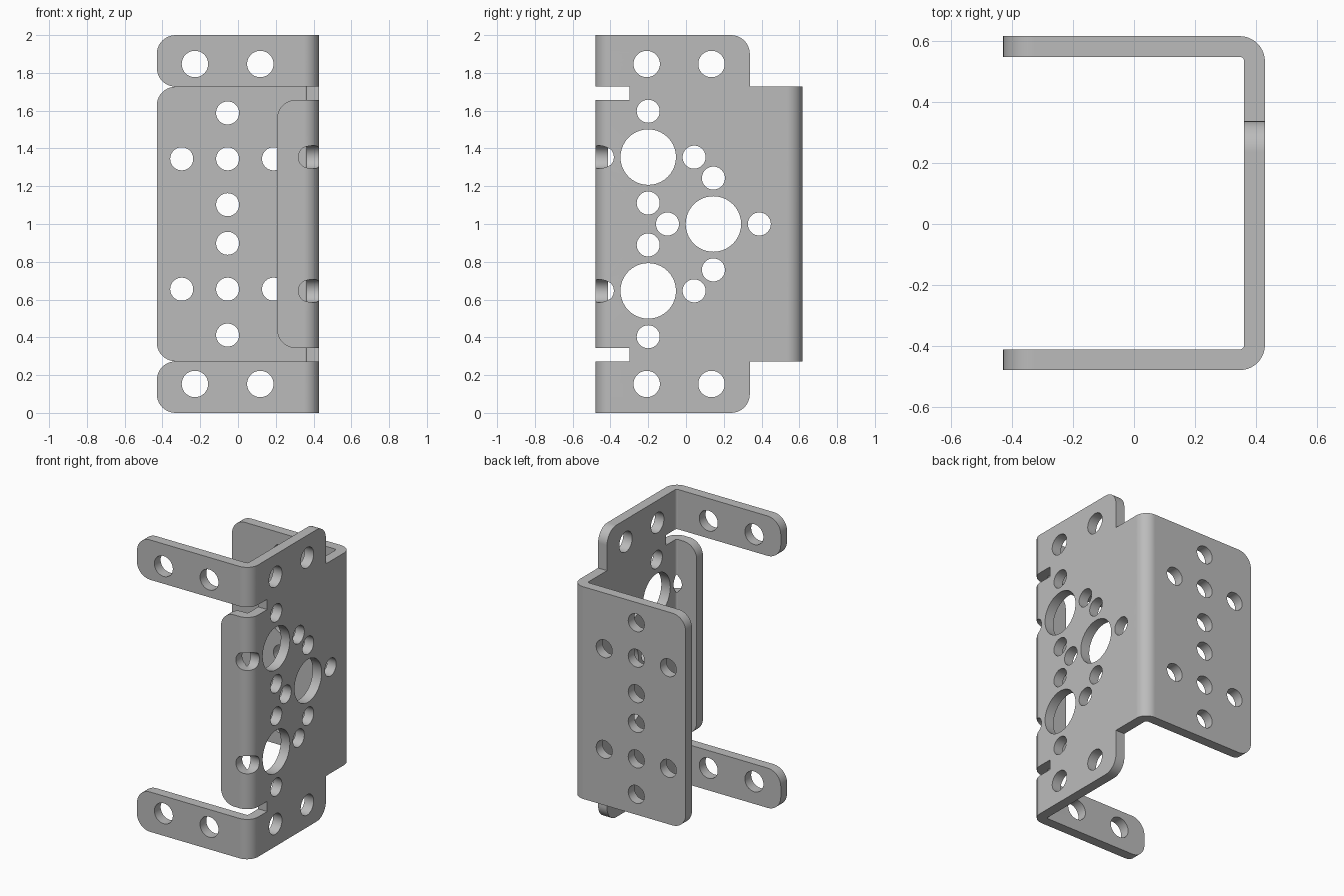
import bpy, bmesh
from math import pi, sin, cos
from mathutils import Vector

cube = bpy.data.objects.get("Cube")
if cube:
    bpy.data.objects.remove(cube, do_unlink=True)

THICK, R_IN, HALF_W = 0.068, 0.015, 0.43
R_OUT = R_IN + THICK
BEND_X = HALF_W - R_OUT              # x of both bend axes
BACK_Y, FRONT_Y = 0.617 - R_OUT, -0.48 + R_OUT
ARC = 0.08                           # flat length given to each bend
STEPS = 14


def back(x):
    """Flat-pattern position of a point on the back flange."""
    return BACK_Y + ARC + BEND_X - x


def front(x):
    """Flat-pattern position of a point on the front arms."""
    return FRONT_Y - ARC - BEND_X + x


def rounded(corners, steps=10):
    """Polygon from (u, z, radius) right-angle corners."""
    pts = []
    for i, (u, z, r) in enumerate(corners):
        p = Vector((u, z))
        if r == 0:
            pts.append(p)
            continue
        a = (Vector(corners[i - 1][:2]) - p).normalized() * r
        b = (Vector(corners[(i + 1) % len(corners)][:2]) - p).normalized() * r
        for k in range(steps + 1):
            t = k / steps * pi / 2
            pts.append(p + a * (1 - sin(t)) + b * (1 - cos(t)))
    return pts


def circle(u, z, r, n=40):
    return [Vector((u + r * cos(2 * pi * k / n), z + r * sin(2 * pi * k / n)))
            for k in range(n)]


def bend(u, depth, z):
    """Fold a flat-pattern point into its place on the bracket."""
    if FRONT_Y <= u <= BACK_Y:
        return Vector((HALF_W - depth, u, z))
    side, axis = (1, BACK_Y) if u > BACK_Y else (-1, FRONT_Y)
    s, r = abs(u - axis), R_OUT - depth
    a = min(s / ARC, 1) * pi / 2
    straight = max(s - ARC, 0)
    return Vector((BEND_X + r * cos(a) - straight, axis + side * r * sin(a), z))


# Outline of the flat sheet, heights measured from the middle
R = 0.1
upper = [(back(-HALF_W), 0.727, R), (0.338, 0.727, 0), (0.338, 1, R),
         (front(-HALF_W), 1, R), (front(-HALF_W), 0.727, R),
         (-0.298, 0.727, 0), (-0.298, 0.657, 0), (-0.617, 0.657, R)]
loops = [rounded(upper + [(u, -z, r) for u, z, r in reversed(upper)])]

# Large web holes, each ringed by four small ones
SMALL, BIG, ARM, RING = 0.061, 0.147, 0.07, 0.243
ring = [(RING, 0), (-RING, 0), (0, RING), (0, -RING)]
for u, z in [(-0.2, 0.354), (-0.2, -0.354), (0.145, 0)]:
    loops.append(circle(u, z, BIG))
    loops += [circle(u + du, z + dz, SMALL) for du, dz in ring]

for s in (1, -1):
    # Back flange holes: a cross of five
    for dx, dz in ring + [(0, 0)]:
        loops.append(circle(back(-0.055 + dx), s * 0.345 + dz, SMALL))
    # Holes in the web ears and in the front arms
    for u in (-0.208, 0.135, front(-0.228), front(0.118)):
        loops.append(circle(u, s * 0.847, ARM))

# Fill the flat sheet and give it thickness
bm = bmesh.new()
edges = []
for pts in loops:
    vs = [bm.verts.new((p.x, 0, p.y + 1)) for p in pts]
    edges += [bm.edges.new((vs[i - 1], vs[i])) for i in range(len(vs))]
bmesh.ops.triangle_fill(bm, use_beauty=True, edges=edges, normal=(0, -1, 0))
ext = bmesh.ops.extrude_face_region(bm, geom=bm.faces[:], use_keep_orig=True)
for v in ext["geom"]:
    if isinstance(v, bmesh.types.BMVert):
        v.co.y = THICK

# Cut across the bend zones, then fold
for k in range(STEPS + 1):
    for u in (BACK_Y + ARC * k / STEPS, FRONT_Y - ARC * k / STEPS):
        bmesh.ops.bisect_plane(bm, geom=bm.verts[:] + bm.edges[:] + bm.faces[:],
                               dist=1e-5, plane_co=(u, 0, 0), plane_no=(1, 0, 0))
for v in bm.verts:
    v.co = bend(*v.co)
bmesh.ops.recalc_face_normals(bm, faces=bm.faces[:])

mesh = bpy.data.meshes.new("bracket")
bm.to_mesh(mesh)
bm.free()
bracket = bpy.data.objects.new("bracket", mesh)
bpy.context.collection.objects.link(bracket)

# Plain grey metal
grey = bpy.data.materials.new("grey metal")
grey.use_nodes = True
colour = (0.5, 0.5, 0.5, 1)
grey.diffuse_color = colour
grey.node_tree.nodes["Principled BSDF"].inputs["Base Color"].default_value = colour
mesh.materials.append(grey)

# Smooth bends and holes, crisp sheet edges
bpy.ops.object.select_all(action="DESELECT")
bracket.select_set(True)
bpy.context.view_layer.objects.active = bracket
bpy.ops.object.shade_smooth_by_angle(angle=pi / 6)
weighted = bracket.modifiers.new("even shading", "WEIGHTED_NORMAL")
weighted.keep_sharp = True
weighted.weight = 100
